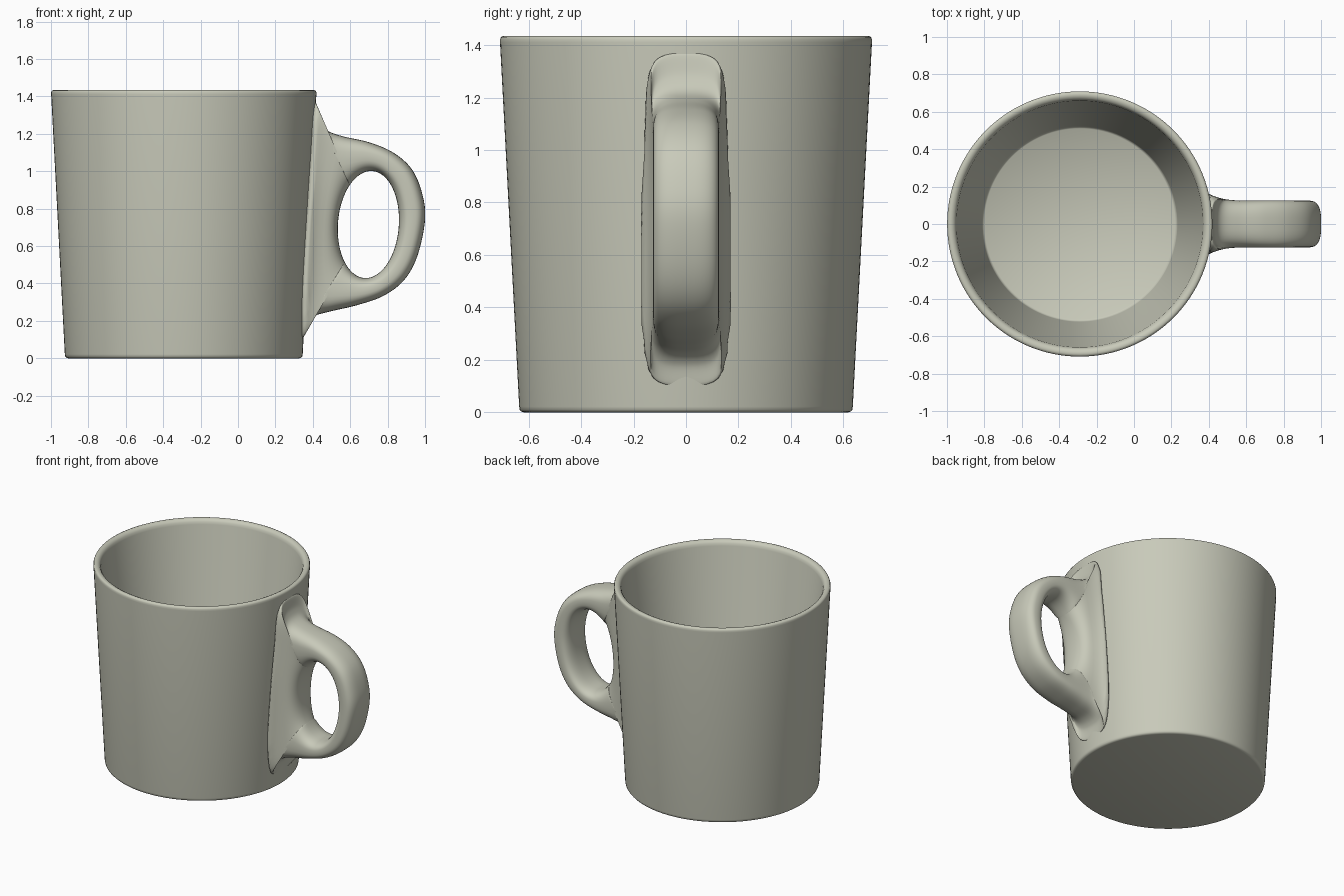
import bpy, bmesh, math
from mathutils import Vector

if "Cube" in bpy.data.objects:
    bpy.data.objects.remove(bpy.data.objects["Cube"])

glaze = bpy.data.materials.new("warm grey glaze")
glaze.use_nodes = True
COLOUR = (0.58, 0.59, 0.49, 1)
glaze.diffuse_color = COLOUR
glaze.node_tree.nodes["Principled BSDF"].inputs["Base Color"].default_value = COLOUR

AXIS_X = -0.29          # centre line of the cup
SEGMENTS = 128


def finish(name, bm, angle):
    bmesh.ops.remove_doubles(bm, verts=bm.verts, dist=1e-5)
    bmesh.ops.recalc_face_normals(bm, faces=bm.faces)
    mesh = bpy.data.meshes.new(name)
    bm.to_mesh(mesh)
    bm.free()
    mesh.materials.append(glaze)
    obj = bpy.data.objects.new(name, mesh)
    bpy.context.collection.objects.link(obj)
    bpy.ops.object.select_all(action="DESELECT")
    obj.select_set(True)
    bpy.context.view_layer.objects.active = obj
    bpy.ops.object.shade_smooth_by_angle(angle=math.radians(angle))
    return obj


def loft(bm, rings, closed):
    """Skin quads between rings of points; each ring is a closed loop."""
    loops = [[bm.verts.new(p) for p in ring] for ring in rings]
    pairs = list(zip(loops, loops[1:])) + ([(loops[-1], loops[0])] if closed else [])
    for a, b in pairs:
        for i in range(len(a)):
            j = (i + 1) % len(a)
            bm.faces.new((a[i], a[j], b[j], b[i]))
    return loops


# Cup: tapered wall with soft rim and foot, hollow inside
profile = [(0.618, 0), (0.628, 0.003), (0.634, 0.010), (0.636, 0.022),
           (0.709, 1.410), (0.709, 1.422), (0.705, 1.431), (0.696, 1.435),
           (0.684, 1.434), (0.672, 1.428), (0.664, 1.417), (0.659, 1.400),
           (0.523, 0.120), (0.519, 0.107), (0.510, 0.100)]
bm = bmesh.new()
rings = []
for r, z in profile:
    rings.append([(AXIS_X + r * math.cos(math.tau * i / SEGMENTS),
                   r * math.sin(math.tau * i / SEGMENTS), z) for i in range(SEGMENTS)])
loops = loft(bm, rings, False)
bm.faces.new(loops[0])
bm.faces.new(loops[-1])
finish("cup", bm, 50)

# Handle: rounded section swept between an outer outline and an oval hole
outline = [(1.0, 0.74), (0.985, 0.88), (0.93, 1.01), (0.83, 1.10), (0.70, 1.155),
           (0.56, 1.187), (0.47, 1.222), (0.432, 1.28), (0.414, 1.37),
           (0.385, 1.30), (0.37, 1.10), (0.335, 0.70), (0.31, 0.35),
           (0.32, 0.16), (0.343, 0.10), (0.363, 0.18), (0.41, 0.226), (0.50, 0.252),
           (0.64, 0.285), (0.78, 0.335), (0.89, 0.42), (0.96, 0.55)]
HOLE = Vector((0.697, 0.715))
HOLE_RX, HOLE_RZ, LEAN = 0.163, 0.286, 0.05
STEPS, SIDES, POWER = 8, 40, 2.8


def smooth_loop(points, steps):
    """Closed Catmull-Rom curve through the points."""
    pts = [Vector(p) for p in points]
    n = len(pts)
    out = []
    for i in range(n):
        a, b, c, d = (pts[(i + k) % n] for k in (-1, 0, 1, 2))
        for s in range(steps):
            t = s / steps
            out.append(0.5 * (2 * b + (c - a) * t + (2 * a - 5 * b + 4 * c - d) * t ** 2
                              + (3 * b - a - 3 * c + d) * t ** 3))
    return out


def rounded(v):
    return math.copysign(abs(v) ** (2 / POWER), v)


bm = bmesh.new()
rings = []
for outer in smooth_loop(outline, STEPS):
    ray = outer - HOLE
    size = math.hypot((ray.x - LEAN * ray.y) / HOLE_RX, ray.y / HOLE_RZ)
    inner = HOLE + ray / size
    ring = []
    for k in range(SIDES):
        a = math.tau * k / SIDES
        p = inner.lerp(outer, 0.5 + 0.5 * rounded(math.cos(a)))
        gap = max(p.x - (0.345 + 0.052 * p.y), 0)      # distance from the cup wall
        width = 0.125 + 0.06 * math.exp(-gap / 0.04)
        ring.append((p.x, width * rounded(math.sin(a)), p.y))
    rings.append(ring)
loft(bm, rings, True)
finish("handle", bm, 80)
